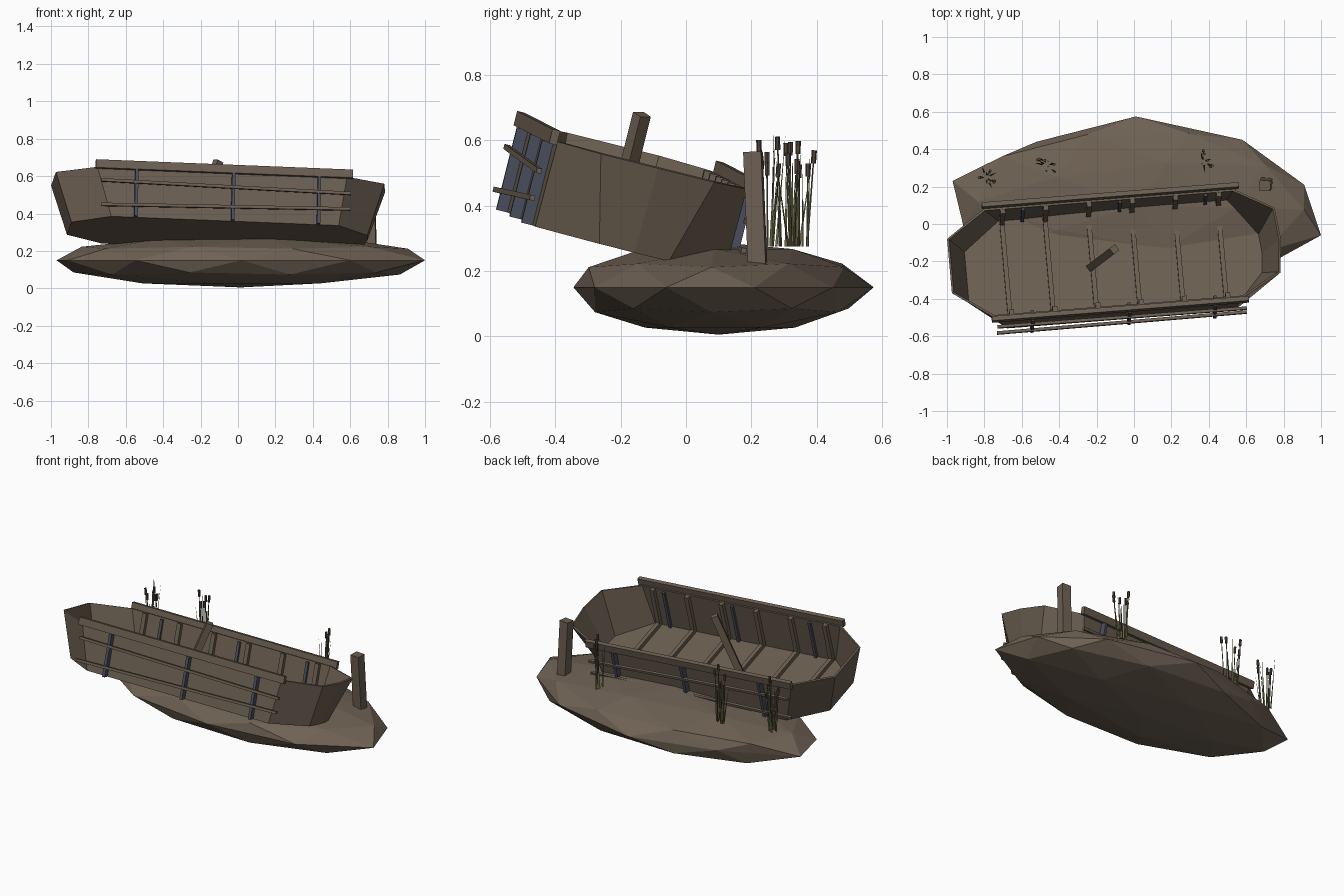
import bpy, bmesh, math, random
from mathutils import Matrix, Vector, Euler

if "Cube" in bpy.data.objects:
    bpy.data.objects.remove(bpy.data.objects["Cube"])
random.seed(4)


def material(name, color):
    m = bpy.data.materials.new(name)
    m.use_nodes = True
    m.diffuse_color = (*color, 1)
    bsdf = next(n for n in m.node_tree.nodes if n.type == 'BSDF_PRINCIPLED')
    bsdf.inputs["Base Color"].default_value = (*color, 1)
    return m


WOOD = material("weathered wood", (0.15, 0.115, 0.083))
EARTH = material("brown earth", (0.158, 0.121, 0.088))
IRON = material("blue grey iron", (0.07, 0.08, 0.115))
REED = material("olive reed", (0.17, 0.16, 0.07))
HEAD = material("reed head brown", (0.085, 0.06, 0.042))

# Tilted frame shared by all boat parts, origin at the middle of the rim
BOAT = Matrix.Translation((-0.1, -0.155, 0.55)) @ Euler(
    (math.radians(-14), math.radians(2.3), math.radians(4.5))).to_matrix().to_4x4()


def finish(name, bm, mat, matrix=Matrix()):
    bmesh.ops.recalc_face_normals(bm, faces=bm.faces)
    mesh = bpy.data.meshes.new(name)
    bm.to_mesh(mesh)
    bm.free()
    mesh.materials.append(mat)
    obj = bpy.data.objects.new(name, mesh)
    bpy.context.collection.objects.link(obj)
    obj.matrix_world = matrix
    return obj


def beam(bm, a, b, width, depth=None, top=1.0, sides=4, spin=0.0):
    """Bar from a to b: a box for four sides, otherwise a prism or cone."""
    a, b = Vector(a), Vector(b)
    axis = b - a
    turn = axis.to_track_quat('Z', 'Y').to_matrix().to_4x4()
    size = Matrix.Diagonal((width, depth or width, axis.length, 1))
    corner = Matrix.Rotation(math.pi / 4, 4, 'Z') if sides == 4 else Matrix()
    r = math.sqrt(0.5) if sides == 4 else 0.5
    bmesh.ops.create_cone(
        bm, cap_ends=True, segments=sides, radius1=r, radius2=r * top, depth=1,
        matrix=Matrix.Translation((a + b) / 2) @ turn @ Matrix.Rotation(spin, 4, 'Z') @ size @ corner)


# Faceted island, with an uneven waterline ring
RING = {18: (0.91, 0.21), 54: (0.58, 0.45), 90: (0.01, 0.575), 126: (-0.52, 0.44),
        162: (-0.97, 0.23), 198: (-0.91, -0.02), 234: (-0.55, -0.27),
        270: (0.02, -0.345), 306: (0.6, -0.28), 342: (1.0, -0.06)}
bm = bmesh.new()
bmesh.ops.create_icosphere(bm, subdivisions=2, radius=1)
for v in bm.verts:
    angle = round(math.degrees(math.atan2(v.co.y, v.co.x))) % 360
    if abs(v.co.z) < 0.01:
        v.co = (*RING[min(RING, key=lambda k: abs(k - angle))], 0.15)
    else:
        x, y, z = v.co
        v.co = (x + 0.015, y * 0.46 + 0.1 - 0.025 * x, 0.15 + z * (0.145 if z < 0 else 0.138))
finish("island", bm, EARTH)

# Open hull lofted from floor outline to flared rim
RIM = [(-0.89, -0.15), (-0.68, -0.30), (0.66, -0.30), (0.87, -0.18), (0.89, 0),
       (0.87, 0.18), (0.66, 0.30), (-0.68, 0.30), (-0.89, 0.15)]
FLOOR = [(-0.80, -0.14), (-0.60, -0.30), (0.62, -0.30), (0.79, -0.11), (0.80, 0),
         (0.79, 0.11), (0.62, 0.30), (-0.60, 0.30), (-0.80, 0.14)]
bm = bmesh.new()
low = [bm.verts.new((x, y, -0.27)) for x, y in FLOOR]
high = [bm.verts.new((x, y, 0)) for x, y in RIM]
bm.faces.new(low[::-1])
for i in range(len(low)):
    j = (i + 1) % len(low)
    bm.faces.new((low[i], low[j], high[j], high[i]))
hull = finish("hull", bm, WOOD, BOAT)
# the floor must face down so the shell thickens inward
if hull.data.polygons[0].normal.z > 0:
    hull.data.flip_normals()
shell = hull.modifiers.new("shell", 'SOLIDIFY')
shell.thickness = 0.012
shell.offset = -1

# Floor ribs and wall ribs
STATIONS = [-0.58 + 0.232 * i for i in range(6)]
bm = bmesh.new()
for u in STATIONS:
    beam(bm, (u, -0.285, -0.247), (u, 0.26, -0.247), 0.025)
finish("floor_ribs", bm, WOOD, BOAT)

for side, label in ((-1, "front"), (1, "back")):
    # Cap rail along the rim
    bm = bmesh.new()
    beam(bm, (-0.69, side * 0.315, 0.012), (0.69, side * 0.315, 0.012), 0.045, 0.025, spin=math.pi / 2)
    rail = finish(label + "_rail", bm, WOOD, BOAT)
    rail.data.transform(Matrix.Identity(4))

    bm = bmesh.new()
    for u in STATIONS:
        beam(bm, (u, side * 0.278, -0.25), (u, side * 0.278, 0), 0.026)
    finish(label + "_wall_ribs", bm, WOOD, BOAT)

    # Outer stringers, slightly askew
    bm = bmesh.new()
    for w0, w1 in ((-0.08, -0.10), (-0.215, -0.185)):
        beam(bm, (-0.66, side * 0.335, w0), (0.68, side * 0.335, w1), 0.016)
    finish(label + "_stringers", bm, WOOD, BOAT)

    # Iron straps through the wall
    bm = bmesh.new()
    for u in (-0.47, 0.05, 0.51):
        beam(bm, (u, side * 0.305, -0.27), (u, side * 0.305, -0.01), 0.017, 0.06)
    finish(label + "_iron_straps", bm, IRON, BOAT)

# Leaning mast stump
bm = bmesh.new()
beam(bm, (-0.23, -0.23, 0.30), (-0.105, -0.135, 0.68), 0.04)
finish("mast_stump", bm, WOOD)

# Mooring post on the shore
bm = bmesh.new()
beam(bm, (0.71, 0.22, 0.2), (0.70, 0.205, 0.565), 0.06, 0.055, spin=0.5)
finish("mooring_post", bm, WOOD)

# Reed clumps: pointed blades and stems with heads
for n, (cx, cy) in enumerate(((-0.79, 0.25), (-0.47, 0.315), (0.37, 0.335))):
    blades, heads = bmesh.new(), bmesh.new()
    for i in range(12):
        a = random.uniform(0, math.tau)
        r = random.uniform(0.01, 0.04)
        out = Vector((math.cos(a), math.sin(a), 0))
        foot = Vector((cx, cy, 0.275)) + out * r
        if i < 7:
            tip = foot + out * random.uniform(0, 0.04) + Vector((0, 0, random.uniform(0.2, 0.36)))
            beam(blades, foot, tip, 0.012, 0.008, top=0.05, sides=3)
        else:
            tip = foot + out * random.uniform(0, 0.025) + Vector((0, 0, random.uniform(0.24, 0.33)))
            beam(blades, foot, tip, 0.006, top=0.8, sides=5)
            d = (tip - foot).normalized()
            beam(heads, tip - d * 0.03, tip + d * 0.01, 0.016, sides=6)
    finish(f"reeds_{n + 1}", blades, REED)
    finish(f"reed_heads_{n + 1}", heads, HEAD)
